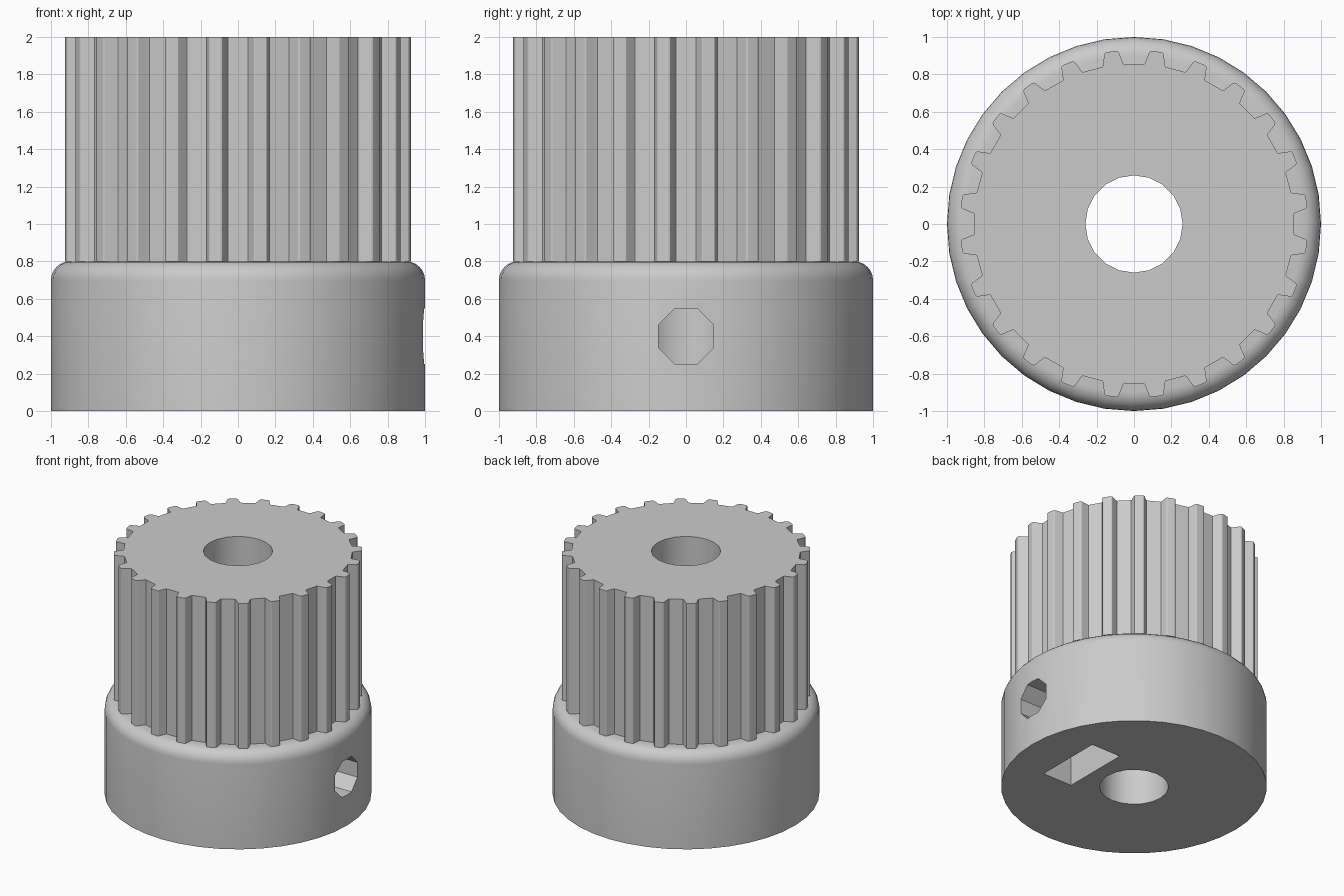
import bpy, bmesh, math
from math import sin, cos, pi, radians
from mathutils import Vector

old = bpy.data.objects.get("Cube")
if old:
    bpy.data.objects.remove(old, do_unlink=True)

grey = bpy.data.materials.new("plain grey")
grey.use_nodes = True
GREY = (0.6, 0.6, 0.6, 1)
grey.diffuse_color = GREY
grey.node_tree.nodes["Principled BSDF"].inputs["Base Color"].default_value = GREY


def finish(name, bm):
    bmesh.ops.recalc_face_normals(bm, faces=bm.faces)
    mesh = bpy.data.meshes.new(name)
    bm.to_mesh(mesh)
    bm.free()
    mesh.materials.append(grey)
    obj = bpy.data.objects.new(name, mesh)
    bpy.context.collection.objects.link(obj)
    return obj


def prism(name, outline, lo, hi, along_x=False):
    """Extrude a closed outline between two levels, along z or x."""
    def place(p, level):
        return Vector((level, *p)) if along_x else Vector((*p, level))
    bm = bmesh.new()
    face = bm.faces.new([bm.verts.new(place(p, lo)) for p in outline])
    top = bmesh.ops.extrude_face_region(bm, geom=[face])["geom"]
    bmesh.ops.translate(bm, verts=[v for v in top if isinstance(v, bmesh.types.BMVert)],
                        vec=place((0, 0), hi - lo))
    return finish(name, bm)


def ring(radius, sides, offset=0.0):
    return [(radius * cos(offset + 2 * pi * i / sides),
             radius * sin(offset + 2 * pi * i / sides)) for i in range(sides)]


def lathe(name, profile, sides):
    """Revolve a radius/height profile into a solid with flat ends."""
    bm = bmesh.new()
    rows = [[bm.verts.new((x, y, z)) for x, y in ring(r, sides)] for r, z in profile]
    for a, b in zip(rows, rows[1:]):
        for i in range(sides):
            j = (i + 1) % sides
            bm.faces.new((a[i], a[j], b[j], b[i]))
    bm.faces.new(rows[0])
    bm.faces.new(rows[-1])
    return finish(name, bm)


def cut(obj, cutter):
    mod = obj.modifiers.new("cut", "BOOLEAN")
    mod.operation = "DIFFERENCE"
    mod.solver = "EXACT"
    mod.object = cutter
    bpy.context.view_layer.objects.active = obj
    bpy.ops.object.modifier_apply(modifier=mod.name)


# Hub: plain collar with a rounded upper rim
fillet = [(0.9 + 0.1 * cos(radians(a)), 0.7 + 0.1 * sin(radians(a))) for a in range(0, 91, 15)]
hub = lathe("hub", [(1, 0)] + fillet, 40)

# Toothed barrel: one gap profile (half width, depth) repeated round the rim
TEETH, RIM, CHORD = 24, 0.93, 0.925
half_gap = [(0.094, 0), (0.086, 0.003), (0.081, 0.009), (0.059, 0.064), (0.054, 0.07)]
gap = [(-w, d) for w, d in half_gap] + [(w, d) for w, d in reversed(half_gap)]
outline = []
for i in range(TEETH):
    a = 2 * pi * i / TEETH
    for w, d in gap:
        r = CHORD - d
        outline.append((r * cos(a) - w * sin(a), r * sin(a) + w * cos(a)))
    mid = a + pi / TEETH
    outline.append((RIM * cos(mid), RIM * sin(mid)))
barrel = prism("toothed_barrel", outline, 0.8, 2)

# Cutters: shaft bore, captive nut pocket open below, set screw hole
bore = prism("bore_cutter", ring(0.26, 20), -0.1, 2.1)
pocket = prism("nut_pocket_cutter",
               [(-0.285, -0.1), (0.285, -0.1), (0.285, 0.565), (0, 0.73), (-0.285, 0.565)],
               0.38, 0.65, along_x=True)
screw = prism("screw_hole_cutter",
              [(y, z + 0.4) for y, z in ring(0.16, 8, pi / 8)], 0, 1.2, along_x=True)

for part, cutters in ((hub, (bore, pocket, screw)), (barrel, (bore,))):
    for cutter in cutters:
        cut(part, cutter)
for cutter in (bore, pocket, screw):
    bpy.data.objects.remove(cutter, do_unlink=True)

# Smooth the round walls, keep crisp edges
for part in (hub, barrel):
    bpy.ops.object.select_all(action="DESELECT")
    part.select_set(True)
    bpy.context.view_layer.objects.active = part
    bpy.ops.object.shade_smooth_by_angle(angle=radians(19))
